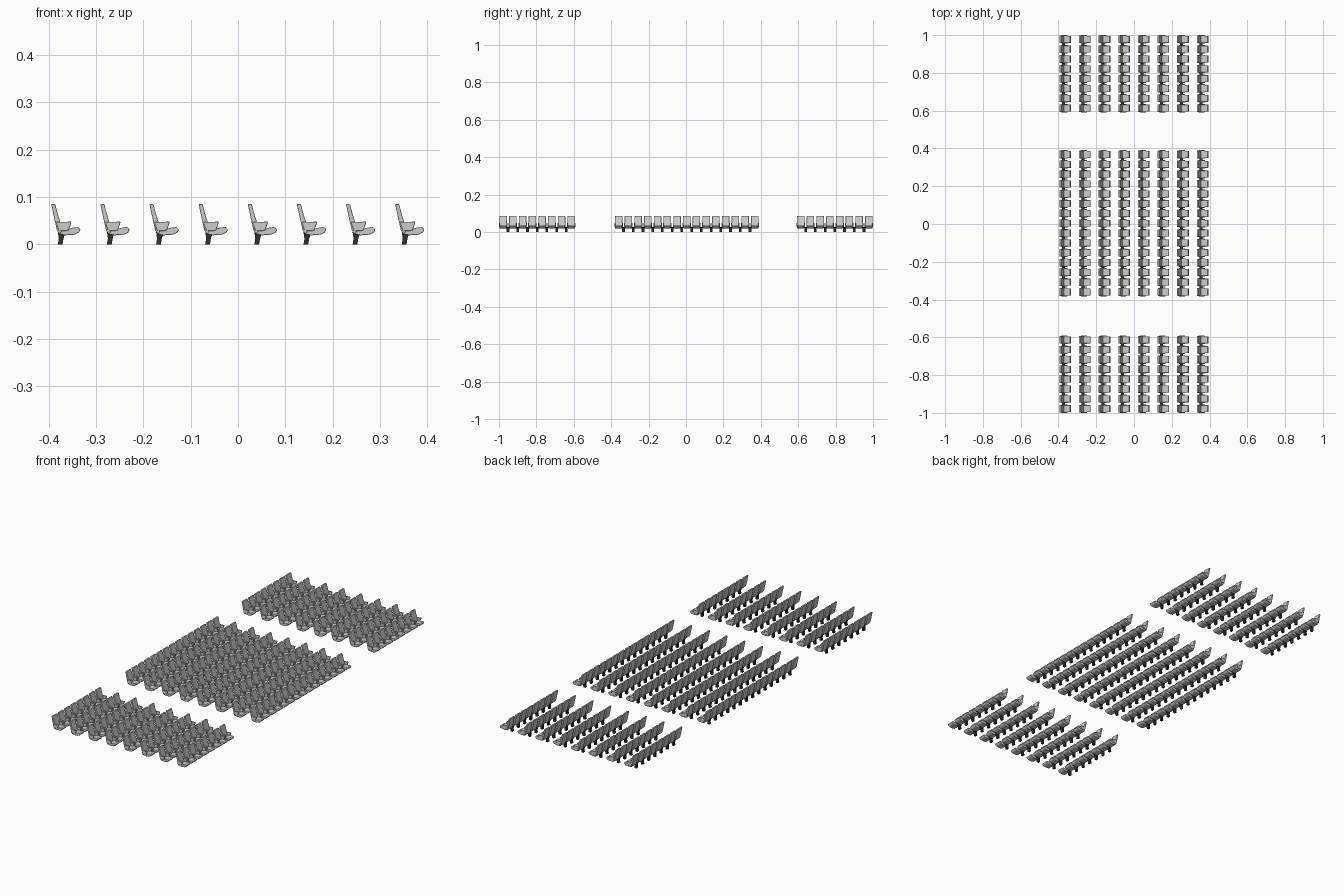
import bpy, bmesh, math

if "Cube" in bpy.data.objects:
    bpy.data.objects.remove(bpy.data.objects["Cube"])

ROWS, ROW_STEP, X0 = 8, 0.1039, -0.395
PITCH = 0.052

dark = bpy.data.materials.new("dark_metal")
dark.diffuse_color = (0.03, 0.03, 0.03, 1)
dark.use_nodes = True
dark.node_tree.nodes["Principled BSDF"].inputs["Base Color"].default_value = dark.diffuse_color

# side profiles (x, z) of one chair, measured from its rear edge
BACK = [(0, .085), (.0085, .085), (.0145, .062), (.021, .042), (.024, .03),
        (.018, .021), (.012, .03), (.007, .052)]
SEAT = [(.016, .022), (.03, .019), (.05, .0205), (.059, .025), (.062, .031),
        (.057, .037), (.045, .035), (.02, .030)]
ARM = [(.010, .047), (.0425, .048), (.042, .044), (.037, .030), (.030, .028), (.016, .029)]
LEG = [(.014, 0), (.024, 0), (.026, .012), (.030, .025), (.014, .026), (.016, .012)]


def add_prism(bm, profile, y, width):
    """Extrude a side profile along y, centred on y."""
    a = [bm.verts.new((x, y - width / 2, z)) for x, z in profile]
    b = [bm.verts.new((x, y + width / 2, z)) for x, z in profile]
    bm.faces.new(a)
    bm.faces.new(b[::-1])
    for i in range(len(a)):
        j = (i + 1) % len(a)
        bm.faces.new((a[i], b[i], b[j], a[j]))


def add_array(ob, count, offset):
    m = ob.modifiers.new("array", 'ARRAY')
    m.count = count
    m.use_relative_offset = False
    m.use_constant_offset = True
    m.constant_offset_displace = offset


def make_part(name, pieces, y_start, count, bevel, segments, mat=None):
    """One part, repeated along the row and then over all rows."""
    bm = bmesh.new()
    for profile, y, width in pieces:
        add_prism(bm, profile, y, width)
    bmesh.ops.recalc_face_normals(bm, faces=bm.faces)
    mesh = bpy.data.meshes.new(name)
    bm.to_mesh(mesh)
    bm.free()
    ob = bpy.data.objects.new(name, mesh)
    bpy.context.collection.objects.link(ob)
    ob.location = (X0, y_start, 0)
    if mat:
        mesh.materials.append(mat)
    bpy.ops.object.select_all(action='DESELECT')
    ob.select_set(True)
    bpy.context.view_layer.objects.active = ob
    bpy.ops.object.shade_smooth_by_angle(angle=math.radians(40))
    if bevel:
        b = ob.modifiers.new("bevel", 'BEVEL')
        b.width, b.segments = bevel, segments
        b.limit_method = 'ANGLE'
        b.angle_limit = math.radians(40)
    add_array(ob, count, (0, PITCH, 0))
    add_array(ob, ROWS, (ROW_STEP, 0, 0))


# three blocks of seating: label, centre y, chairs per row
for label, cy, n in (("left", -0.7955, 8), ("middle", 0.004, 15), ("right", 0.7955, 8)):
    y0 = cy - (n - 1) * PITCH / 2
    make_part(label + "_backrests", [(BACK, 0, .040)], y0, n, .0015, 2)
    make_part(label + "_seats", [(SEAT, 0, .037)], y0, n, .0015, 2)
    # side panels flank every seat
    make_part(label + "_armrests", [(ARM, -.020, .005), (ARM, .020, .005)], y0, n, .0008, 1)
    # shared legs stand between neighbouring chairs
    make_part(label + "_legs", [(LEG, 0, .014)], y0 + PITCH / 2, n - 1, 0, 1, dark)
